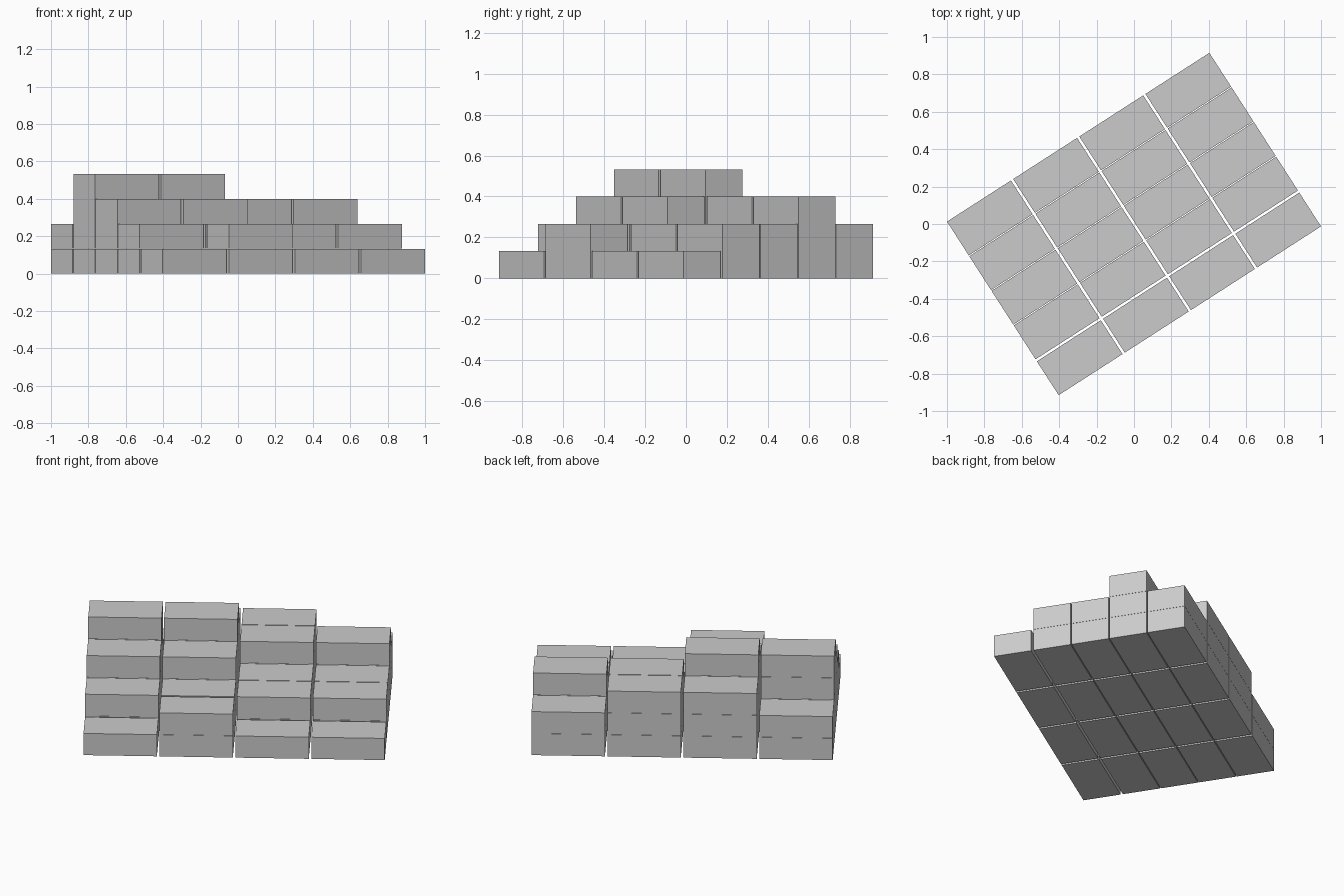
import bpy
import math
from mathutils import Matrix

if "Cube" in bpy.data.objects:
    bpy.data.objects.remove(bpy.data.objects["Cube"])

ANGLE = math.radians(32.75)
LENGTH, WIDTH = 1.668, 1.1035      # footprint along columns / rows
LAYER = 0.1333                     # height of one layer
COL_GAP = 0.014
ROW_GAPS = [0.005, 0.005, 0.005, 0.013]
BLOCK_L = (LENGTH - 3 * COL_GAP) / 4
BLOCK_W = (WIDTH - sum(ROW_GAPS)) / 5

# blocks stacked at each place: one list per column, back row to front row
STACKS = [
    [2, 4, 3, 2, 1],
    [3, 4, 3, 2, 2],
    [3, 3, 2, 2, 1],
    [2, 3, 2, 2, 1],
]

turn = Matrix.Rotation(ANGLE, 4, 'Z')


def add_block(name, u, v, layer):
    """One rectangular block, placed in the turned footprint."""
    bpy.ops.mesh.primitive_cube_add(size=1)
    ob = bpy.context.object
    ob.name = name
    height = LAYER - 0.001
    ob.matrix_world = (turn
                       @ Matrix.Translation((u, v, layer * LAYER + height / 2))
                       @ Matrix.Diagonal((BLOCK_L, BLOCK_W, height, 1)))


# stacked blocks
for col, stack in enumerate(STACKS):
    u = -LENGTH / 2 + BLOCK_L / 2 + col * (BLOCK_L + COL_GAP)
    for row, count in enumerate(stack):
        v = WIDTH / 2 - BLOCK_W / 2 - row * BLOCK_W - sum(ROW_GAPS[:row])
        for layer in range(count):
            add_block(f"block_c{col + 1}_r{row + 1}_l{layer + 1}", u, v, layer)
